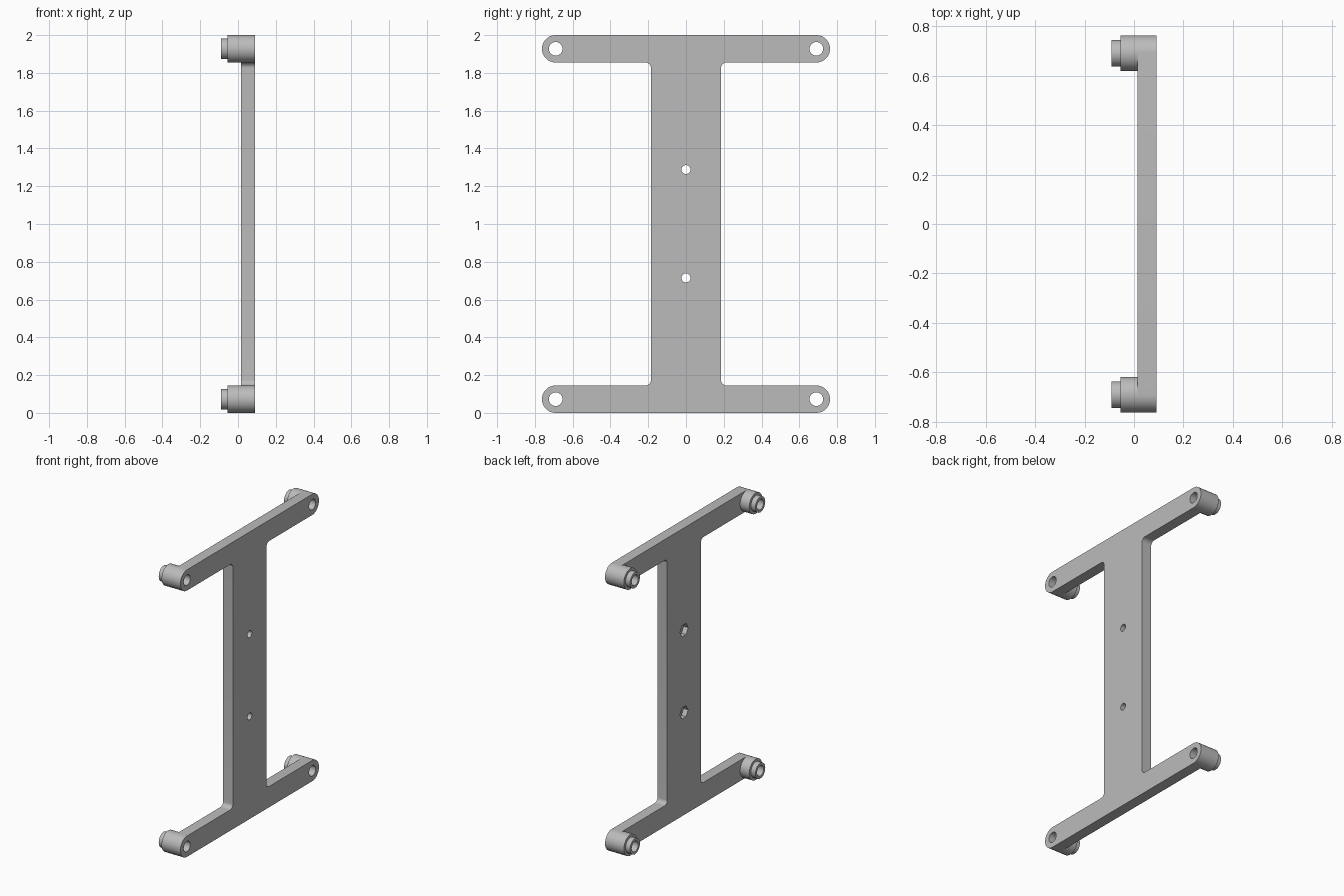
import bpy, bmesh
from math import pi, sin, cos
from mathutils import Matrix

cube = bpy.data.objects.get("Cube")
if cube:
    bpy.data.objects.remove(cube)

grey = bpy.data.materials.new("plain grey")
colour = (0.5, 0.5, 0.5, 1)
grey.diffuse_color = colour
grey.use_nodes = True
grey.node_tree.nodes["Principled BSDF"].inputs["Base Color"].default_value = colour

BACK, FACE = 0.015, 0.09             # plate thickness along x
ARM_R, ARM_Y, MID = 0.0725, 0.69, 1.0
POST, FILLET, HOLE = 0.185, 0.03, 0.036
SEG = 48


def make_object(name, bm):
    bmesh.ops.recalc_face_normals(bm, faces=bm.faces)
    mesh = bpy.data.meshes.new(name)
    bm.to_mesh(mesh)
    bm.free()
    mesh.materials.append(grey)
    obj = bpy.data.objects.new(name, mesh)
    bpy.context.collection.objects.link(obj)
    return obj


def smooth(obj):
    bpy.ops.object.select_all(action='DESELECT')
    obj.select_set(True)
    bpy.context.view_layer.objects.active = obj
    bpy.ops.object.shade_smooth_by_angle(angle=pi / 6)


def arc(cy, cz, r, start, end, n):
    steps = [start + (end - start) * i / n for i in range(n + 1)]
    return [(cy + r * cos(a), cz + r * sin(a)) for a in steps]


def add_cylinder(bm, x0, x1, y, z, r, sides):
    place = Matrix.Translation(((x0 + x1) / 2, y, z)) @ Matrix.Rotation(pi / 2, 4, 'Y')
    bmesh.ops.create_cone(bm, cap_ends=True, segments=sides, radius1=r, radius2=r,
                          depth=x1 - x0, matrix=place)


def cut(target, cutter):
    mod = target.modifiers.new("cut", 'BOOLEAN')
    mod.operation, mod.solver, mod.object = 'DIFFERENCE', 'EXACT', cutter
    bpy.context.view_layer.update()
    done = target.evaluated_get(bpy.context.evaluated_depsgraph_get())
    mesh = bpy.data.meshes.new_from_object(done)
    target.modifiers.clear()
    target.data = mesh
    bpy.data.objects.remove(cutter)


# Frame plate: a quarter outline mirrored to all four corners
top_z = 2 - ARM_R
quarter = arc(POST + FILLET, 2 - 2 * ARM_R - FILLET, FILLET, pi, pi / 2, 10)
quarter += arc(ARM_Y, top_z, ARM_R, -pi / 2, pi / 2, SEG // 2)
upper = quarter + [(-y, z) for y, z in reversed(quarter)]
outline = upper + [(-y, 2 * MID - z) for y, z in upper]
bm = bmesh.new()
base = bm.faces.new([bm.verts.new((BACK, y, z)) for y, z in outline])
side = bmesh.ops.extrude_face_region(bm, geom=[base])
moved = [v for v in side["geom"] if isinstance(v, bmesh.types.BMVert)]
bmesh.ops.translate(bm, verts=moved, vec=(FACE - BACK, 0, 0))
frame = make_object("frame_plate", bm)

# Corner bores and post screw holes
corners = [(y, z) for y in (-ARM_Y, ARM_Y) for z in (ARM_R, top_z)]
post_holes = [0.715, 1.288]
bm = bmesh.new()
for y, z in corners:
    add_cylinder(bm, -0.05, 0.2, y, z, HOLE, SEG)
for z in post_holes:
    add_cylinder(bm, -0.05, 0.2, 0, z, 0.024, 24)
cut(frame, make_object("hole_cutter", bm))

# Nut recesses on the rear of the post
bm = bmesh.new()
for z in post_holes:
    add_cylinder(bm, -0.05, BACK + 0.035, 0, z, 0.045, 6)
cut(frame, make_object("recess_cutter", bm))
smooth(frame)

# Stepped hollow standoffs behind each arm end
profile = [(BACK, ARM_R), (-0.055, ARM_R), (-0.055, 0.054), (-0.09, 0.054),
           (-0.09, HOLE), (BACK, HOLE)]
for y, z in corners:
    bm = bmesh.new()
    rings = [[bm.verts.new((x, y + r * cos(2 * pi * i / SEG), z + r * sin(2 * pi * i / SEG)))
              for i in range(SEG)] for x, r in profile]
    for a, b in zip(rings, rings[1:]):
        for i in range(SEG):
            j = (i + 1) % SEG
            bm.faces.new((a[i], a[j], b[j], b[i]))
    level = "upper" if z > MID else "lower"
    end = "rear" if y > 0 else "front"
    smooth(make_object(f"{level}_{end}_standoff", bm))
